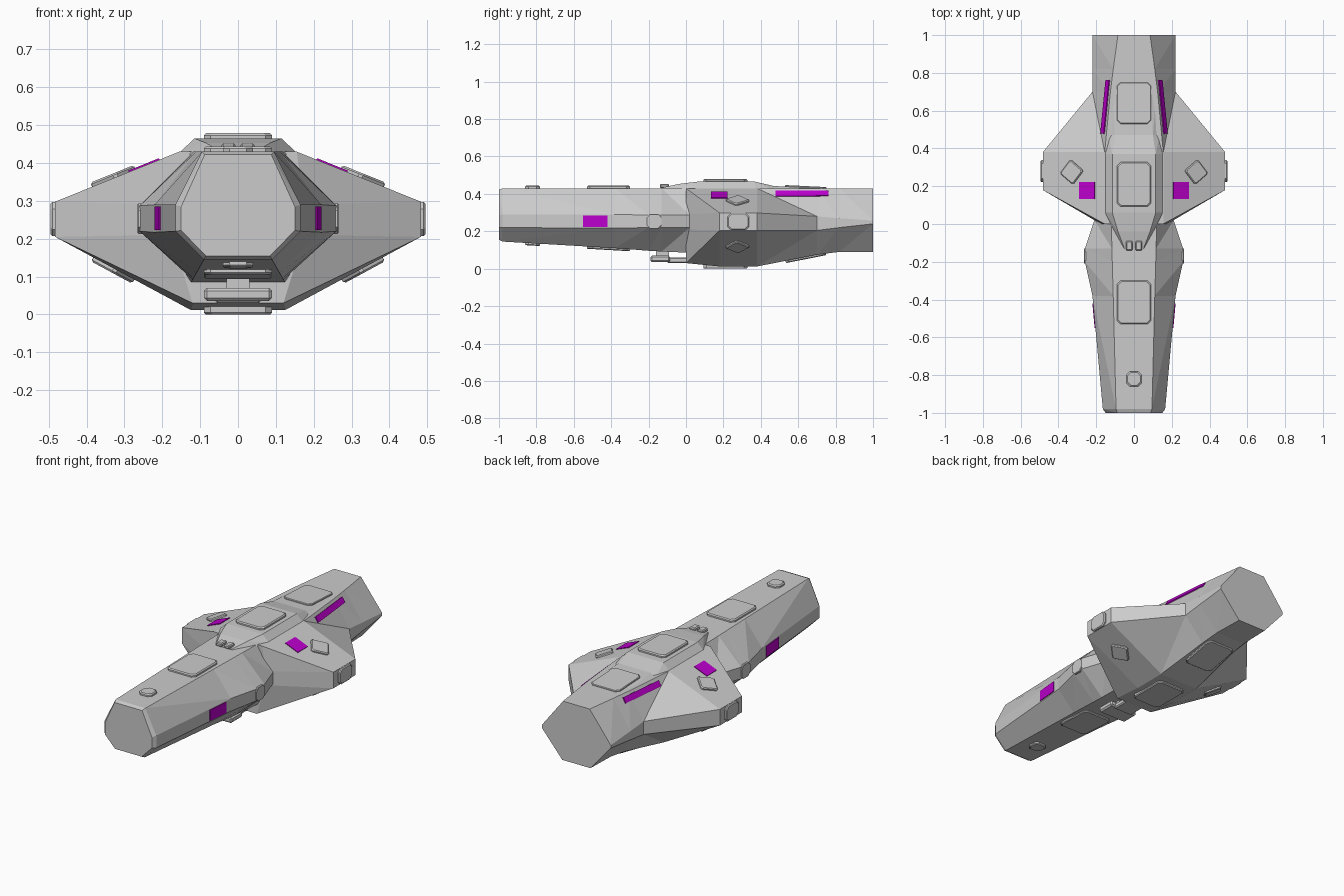
import bpy, bmesh
from mathutils import Vector, Matrix
from mathutils.bvhtree import BVHTree

if "Cube" in bpy.data.objects:
    bpy.data.objects.remove(bpy.data.objects["Cube"])

purple = bpy.data.materials.new("purple_marking")
purple.diffuse_color = (0.5, 0.0, 0.6, 1)
purple.use_nodes = True
purple.node_tree.nodes["Principled BSDF"].inputs["Base Color"].default_value = purple.diffuse_color
trees = []


def finish(name, bm, mat=None):
    bmesh.ops.recalc_face_normals(bm, faces=bm.faces[:])
    me = bpy.data.meshes.new(name)
    bm.to_mesh(me)
    ob = bpy.data.objects.new(name, me)
    bpy.context.collection.objects.link(ob)
    if mat:
        me.materials.append(mat)
    return ob


def loft(name, sections):
    """Sections are (y, [(x, z) half profile from top to bottom])."""
    bm = bmesh.new()
    halves = {}
    for s in (1, -1):
        halves[s] = [[bm.verts.new((s * x, y, z)) for x, z in p] for y, p in sections]
        for a, b in zip(halves[s], halves[s][1:]):
            for i in range(len(a) - 1):
                # diagonals run from the spine out to the next wing point
                if i < len(a) / 2 - 0.5:
                    p, q, r, t = a[i], a[i + 1], b[i + 1], b[i]
                else:
                    p, q, r, t = a[i + 1], a[i], b[i], b[i + 1]
                bm.faces.new((p, q, r))
                bm.faces.new((p, r, t))
    R, L = halves[1], halves[-1]
    for k in range(len(R) - 1):
        for i in (0, -1):
            bm.faces.new((R[k][i], R[k + 1][i], L[k + 1][i], L[k][i]))
    for k in (0, -1):
        bm.faces.new(R[k] + L[k][::-1])
    bmesh.ops.recalc_face_normals(bm, faces=bm.faces[:])
    bmesh.ops.dissolve_limit(bm, angle_limit=0.01, verts=bm.verts[:], edges=bm.edges[:])
    trees.append(BVHTree.FromBMesh(bm))
    return finish(name, bm)


def hull(name, rows):
    return loft(name, [(y, [(tw, zt), (w, zu), (w, zl), (bw, zb)])
                       for y, tw, zt, w, zu, zl, bw, zb in rows])


# Main hull: faceted nose and winged stern
hull("nose_hull", [
    (-1.00, .088, .422, .150, .285, .222, .085, .155),
    (-.98, .095, .43, .165, .29, .22, .09, .145),
    (-.38, .11, .43, .22, .29, .217, .11, .11),
    (-.20, .115, .43, .26, .287, .22, .118, .096),
    (-.13, .117, .43, .26, .287, .22, .12, .092),
    (.02, .12, .43, .21, .287, .22, .125, .085)])
hull("winged_hull", [
    (.00, .155, .43, .175, .29, .21, .12, .03),
    (.18, .155, .43, .483, .298, .205, .125, .012),
    (.38, .155, .43, .483, .298, .205, .125, .012),
    (.70, .125, .43, .22, .28, .205, .10, .075),
    (.82, .11, .43, .22, .27, .22, .095, .09),
    (1.00, .085, .43, .22, .257, .24, .09, .09)])
loft("raised_deck", [
    (-.13, [(.05, .433), (.06, .42)]),
    (-.04, [(.085, .453), (.11, .42)]),
    (.06, [(.115, .465), (.154, .428)]),
    (.37, [(.115, .465), (.154, .428)]),
    (.47, [(.10, .442), (.135, .42)]),
    (.72, [(.09, .43), (.12, .42)])])


def plate(name, origin, ray, size, thick=.012, along=(0, 1, 0), corner=.018, mat=None):
    """Chamfered plate laid on the hull where a ray from origin strikes it."""
    hits = [t.ray_cast(Vector(origin), Vector(ray)) for t in trees]
    loc, n, _, _ = min((h for h in hits if h[0]), key=lambda h: h[3])
    if n.dot(Vector(ray)) > 0:
        n = -n
    u = Vector(along)
    u = (u - n * u.dot(n)).normalized()
    v = n.cross(u)
    M = Matrix((v, u, n)).transposed().to_4x4()
    M.translation = loc
    bm = bmesh.new()
    rings = []
    for z, inset in ((-.015, 0), (thick * .6, 0), (thick, thick * .4 if corner else 0)):
        a, b, c = size[0] / 2 - inset, size[1] / 2 - inset, corner
        if c:
            pts = [(a - c, -b), (a, c - b), (a, b - c), (a - c, b),
                   (c - a, b), (-a, b - c), (-a, c - b), (c - a, -b)]
        else:
            pts = [(a, -b), (a, b), (-a, b), (-a, -b)]
        rings.append([bm.verts.new(M @ Vector((x, y, z))) for x, y in pts])
    for lo, hi in zip(rings, rings[1:]):
        for i in range(len(lo)):
            j = (i + 1) % len(lo)
            bm.faces.new((lo[i], lo[j], hi[j], hi[i]))
    bm.faces.new(rings[-1])
    bm.faces.new(rings[0][::-1])
    return finish(name, bm, mat)


# Hatches along the spine and keel
for y, w, l in ((-.415, .18, .23), (-.82, .08, .08), (.21, .18, .235), (.64, .18, .22)):
    plate("top_hatch", (0, y, 2), (0, 0, -1), (w, l), .014 if y != .64 else .008)
    plate("keel_hatch", (0, y, -2), (0, 0, 1), (w, l))

# Paired wing, flank and marking plates
for s, side in ((1, "right"), (-1, "left")):
    for z, label in ((2, "upper"), (-2, "lower")):
        plate(f"{label}_wing_diamond_{side}", (s * .328, .275, z), (0, 0, -z / 2),
              (.095, .095), along=(s * .8, .6, 0), corner=.008)
    plate(f"wing_tip_plate_{side}", (s * 2, .28, .252), (-s, 0, 0), (.09, .115))
    plate(f"flank_plate_{side}", (s * 2, -.17, .253), (-s, 0, 0), (.08, .08), .005)
    plate(f"wing_marking_{side}", (s * .248, .178, 2), (0, 0, -1), (.088, .09),
          .004, corner=0, mat=purple)
    plate(f"nose_marking_{side}", (s * 2, -.485, .254), (-s, 0, 0), (.062, .13),
          .004, corner=0, mat=purple)
    plate(f"stern_marking_{side}", (s * .151, .62, 2), (0, 0, -1), (.034, .285),
          .006, along=(-s * .03, .28, 0), corner=0, mat=purple)


def box(name, lo, hi, bevel=.0):
    bm = bmesh.new()
    lo, hi = Vector(lo), Vector(hi)
    bmesh.ops.create_cube(bm, size=1, matrix=Matrix.Translation((lo + hi) / 2)
                          @ Matrix.Diagonal((*(hi - lo), 1)))
    if bevel:
        bmesh.ops.bevel(bm, geom=bm.edges[:], offset=bevel, segments=1, affect='EDGES')
    return finish(name, bm)


# Bridge windows and the sensor block under the chin
for s in (1, -1):
    box("bridge_window", (s * .025 - .018, -.14, .432), (s * .025 + .018, -.09, .453), .005)
box("chin_sensor", (-.09, -.19, .036), (.09, -.085, .07), .008)
box("chin_sensor_mount", (-.03, -.16, .06), (.03, -.09, .11))
box("chin_sensor_brace", (-.06, -.10, .03), (.06, .03, .06), .006)
